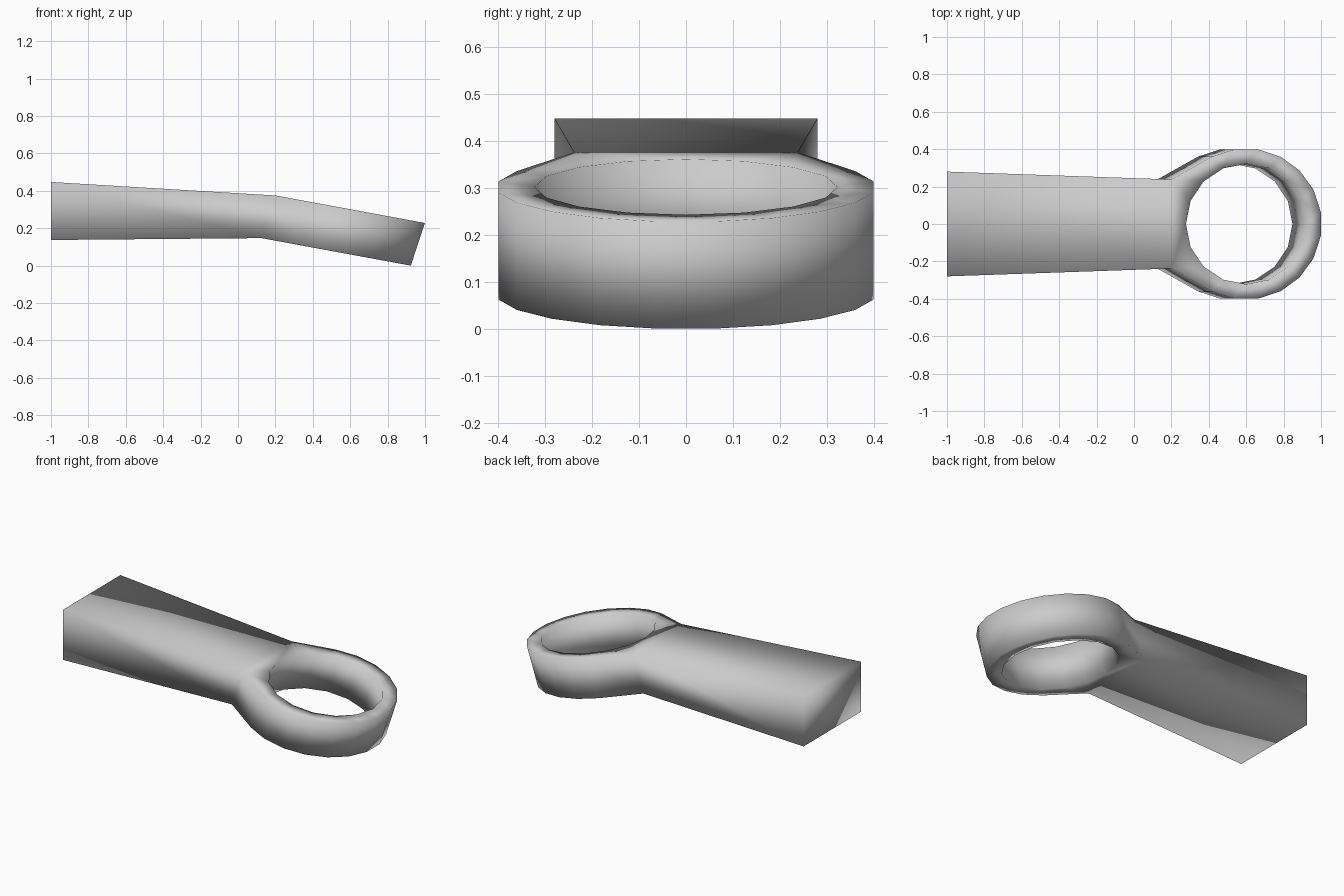
import bpy, bmesh
from math import cos, sin, radians
from mathutils import Vector

if "Cube" in bpy.data.objects:
    bpy.data.objects.remove(bpy.data.objects["Cube"])

SHEAR = Vector((-0.075, 0, -0.228))   # from the head's top face to its bottom face
CX, R_OUT, R_IN = 0.6, 0.404, 0.322


def head_z(x):
    return 0.375 - 0.184 * (x - 0.2)


def ring_points(angles, r):
    pts = []
    for a in angles:
        x, y = CX + r * cos(radians(a)), r * sin(radians(a))
        pts.append(Vector((x, y, head_z(x))))
    return pts


bm = bmesh.new()

# Head outline: neck corners plus a 20-sided arc; hole is 16-sided
neck_r, neck_l = Vector((0.2, -0.238, 0.375)), Vector((0.2, 0.238, 0.375))
outer_pts = [neck_r] + ring_points(range(-117, 118, 18), R_OUT) + [neck_l]
inner_pts = ring_points([22.5 * i for i in range(16)], R_IN)


def head_face(offset):
    loops = []
    edges = []
    for pts in (outer_pts, inner_pts):
        vs = [bm.verts.new(p + offset) for p in pts]
        edges += [bm.edges.new((vs[i - 1], vs[i])) for i in range(len(vs))]
        loops.append(vs)
    bmesh.ops.triangle_fill(bm, edges=edges, use_beauty=True, use_dissolve=False)
    return loops


top_out, top_in = head_face(Vector())
bot_out, bot_in = head_face(SHEAR)

# Outer wall (open at the neck) and hole wall
for i in range(1, len(top_out)):
    bm.faces.new((top_out[i - 1], bot_out[i - 1], bot_out[i], top_out[i]))
for i in range(len(top_in)):
    bm.faces.new((top_in[i - 1], top_in[i], bot_in[i], bot_in[i - 1]))

# Tapered handle joined to the neck
neck = [top_out[0], top_out[-1], bot_out[-1], bot_out[0]]
end = [bm.verts.new(p) for p in ((-1, -0.28, 0.447), (-1, 0.28, 0.447),
                                 (-1, 0.28, 0.137), (-1, -0.28, 0.137))]
for i in range(4):
    bm.faces.new((neck[i - 1], neck[i], end[i], end[i - 1]))
bm.faces.new(end)

bmesh.ops.recalc_face_normals(bm, faces=bm.faces[:])
for f in bm.faces:
    f.smooth = True

mesh = bpy.data.meshes.new("ring_ended_handle")
bm.to_mesh(mesh)
bm.free()
obj = bpy.data.objects.new("ring_ended_handle", mesh)
bpy.context.collection.objects.link(obj)
